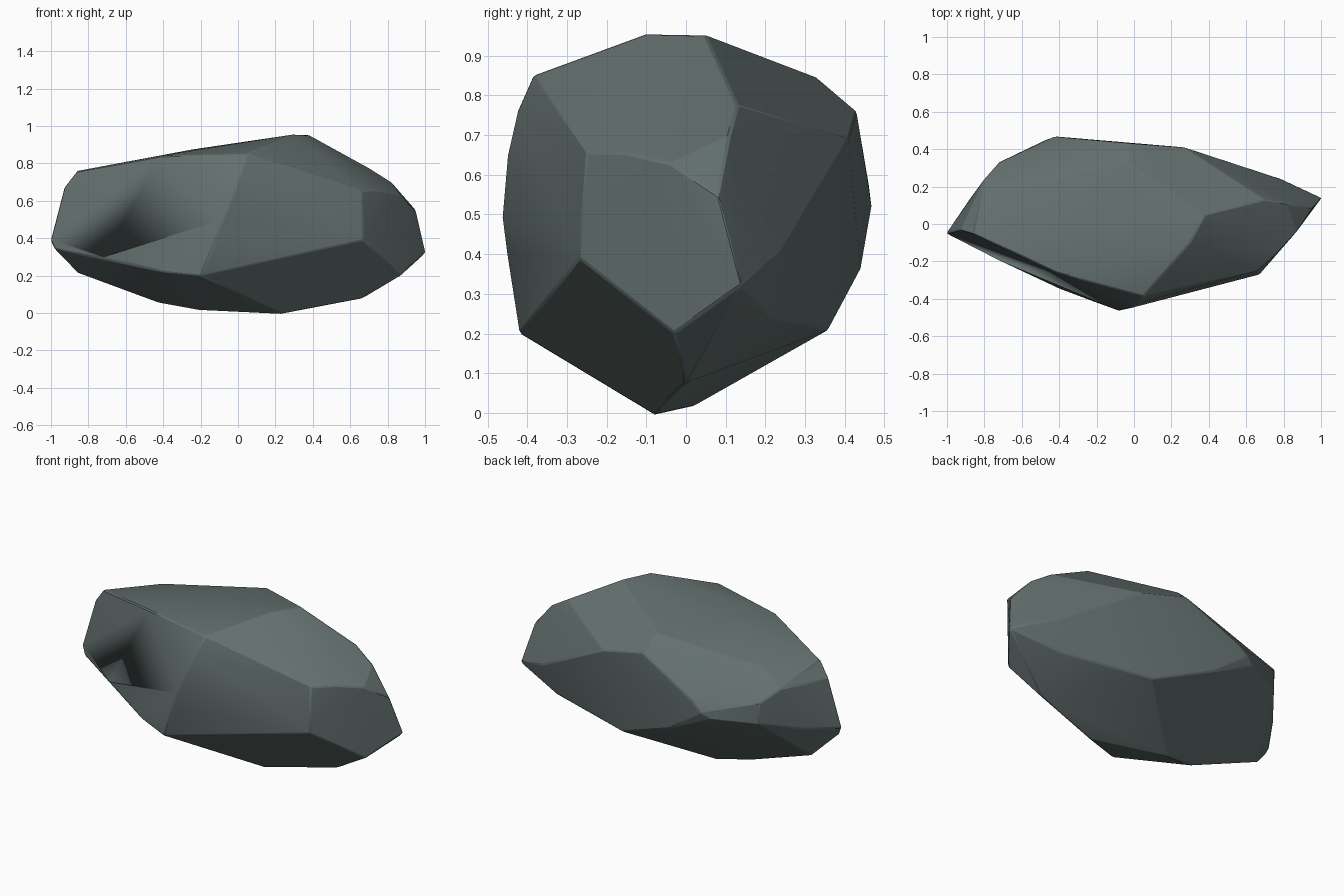
import bpy, bmesh, math

if "Cube" in bpy.data.objects:
    bpy.data.objects.remove(bpy.data.objects["Cube"])

# Corner points of the chipped boulder, grouped by zone
top = [(.05, -.385, .85), (.3, -.1, .955), (.38, .05, .952), (-.04, .33, .845),
       (-.64, .2, .76), (-.86, -.05, .76), (-.42, -.26, .84), (-.24, 0, .875)]
front = [(-.08, -.464, .5), (-.02, -.45, .65), (.02, -.425, .76), (-.2, -.42, .2),
         (.66, -.25, .655), (.67, -.27, .39), (-.71, -.2, .3), (-.4, -.345, .22),
         (-.1, -.45, .4)]
right_end = [(.87, -.03, .2), (1.003, .14, .32), (.95, .08, .55), (.77, -.15, .655),
             (.87, -.04, .63), (.9, .09, .605), (.82, .11, .70), (.70, .13, .775),
             (.79, .24, .40), (.5, .27, .72)]
left_end = [(-1.003, -.05, .39), (-.98, -.06, .34), (-.93, -.03, .67), (-.72, .33, .6),
            (-.72, .33, .48), (-.8, .24, .68), (-.88, .13, .42)]
back = [(-.01, .43, .76), (.27, .41, .69), (-.42, .468, .52), (-.47, .45, .49),
        (-.36, .46, .58), (.17, .36, .21), (.71, .22, .24), (-.2, .44, .36)]
base = [(.24, -.08, -.005), (-.22, .02, .017), (.66, 0, .075), (-.43, -.02, .055),
        (-.86, .03, .215), (-.14, .13, .09)]

# Wrap the corners in a hull and merge nearly flat facets
bm = bmesh.new()
for p in top + front + right_end + left_end + back + base:
    bm.verts.new(p)
bmesh.ops.convex_hull(bm, input=bm.verts[:])
loose = [v for v in bm.verts if not v.link_faces]
bmesh.ops.delete(bm, geom=loose, context='VERTS')
bmesh.ops.dissolve_limit(bm, angle_limit=math.radians(2),
                         verts=bm.verts[:], edges=bm.edges[:])
bmesh.ops.recalc_face_normals(bm, faces=bm.faces[:])

mesh = bpy.data.meshes.new("boulder")
bm.to_mesh(mesh)
bm.free()
rock = bpy.data.objects.new("boulder", mesh)
bpy.context.collection.objects.link(rock)

# Slightly worn edges
bev = rock.modifiers.new("worn_edges", 'BEVEL')
bev.width = 0.006
bev.segments = 1
bev.limit_method = 'ANGLE'
bev.angle_limit = math.radians(20)

# Stone colour
stone = bpy.data.materials.new("grey green stone")
stone.diffuse_color = (.125, .162, .157, 1)
stone.use_nodes = True
stone.node_tree.nodes["Principled BSDF"].inputs["Base Color"].default_value = stone.diffuse_color
mesh.materials.append(stone)

bpy.context.view_layer.objects.active = rock
rock.select_set(True)
bpy.ops.object.shade_smooth_by_angle(angle=math.radians(16))
